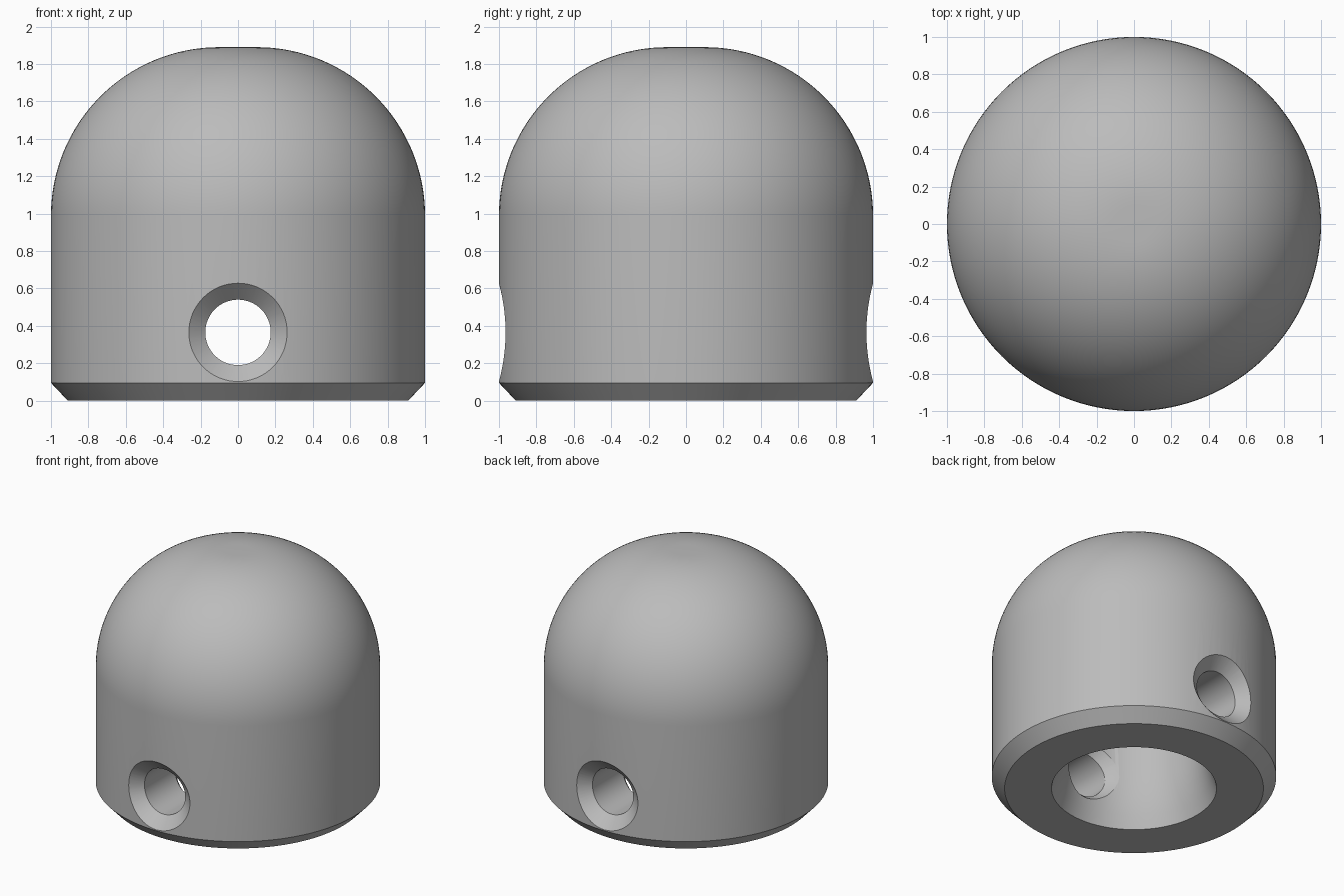
import bpy, bmesh, math
from mathutils import Vector

cube = bpy.data.objects.get("Cube")
if cube:
    bpy.data.objects.remove(cube, do_unlink=True)

SEGMENTS = 128
HOLE_Z = 0.365
HOLE_R = 0.175
BORE_R = 0.50

grey = bpy.data.materials.new("plain_grey")
grey.use_nodes = True
colour = (0.5, 0.5, 0.5, 1)
grey.diffuse_color = colour
grey.node_tree.nodes["Principled BSDF"].inputs["Base Color"].default_value = colour


def make_object(name, bm):
    bmesh.ops.recalc_face_normals(bm, faces=bm.faces[:])
    mesh = bpy.data.meshes.new(name)
    bm.to_mesh(mesh)
    bm.free()
    mesh.materials.append(grey)
    obj = bpy.data.objects.new(name, mesh)
    bpy.context.collection.objects.link(obj)
    return obj


def loft(bm, rings):
    """Skin closed rings of points and close both ends with a fan."""
    loops = [[bm.verts.new(p) for p in ring] for ring in rings]
    for a, b in zip(loops, loops[1:]):
        for i in range(len(a)):
            j = (i + 1) % len(a)
            bm.faces.new((a[i], a[j], b[j], b[i]))
    for loop in (loops[0], loops[-1]):
        centre = bm.verts.new(sum((v.co for v in loop), Vector()) / len(loop))
        for i in range(len(loop)):
            bm.faces.new((loop[i], loop[(i + 1) % len(loop)], centre))


def circle(radius, z):
    return [(radius * math.cos(a), radius * math.sin(a), z)
            for a in (math.tau * i / SEGMENTS for i in range(SEGMENTS))]


# Domed body: bevelled foot, straight wall, rounded crown, flared blind bore
bm = bmesh.new()
bore = [(BORE_R, 1.0), (BORE_R, 0.37), (0.515, 0.22), (0.545, 0.1), (0.58, 0)]
crown = [(0.1 + 0.9 * math.cos(a), 0.99 + 0.9 * math.sin(a))
         for a in (math.pi / 2 * i / 32 for i in range(33))]
profile = bore + [(0.91, 0), (1, 0.095)] + crown
loft(bm, [circle(r, z) for r, z in profile])
body = make_object("domed_body", bm)


# Cross hole: chamfered where it meets the outer wall and the bore
def hole_ring(wall_r, chamfer, t):
    """t = 0 is the narrow edge, t = 1 the rim on the wall, more is beyond."""
    direction = 1 if wall_r > BORE_R else -1
    ring = []
    for i in range(64):
        a = math.tau * i / 64
        r0, r1 = HOLE_R, HOLE_R + abs(chamfer)
        y0 = math.sqrt(wall_r**2 - (r0 * math.cos(a))**2) - direction * chamfer
        y1 = math.sqrt(wall_r**2 - (r1 * math.cos(a))**2)
        r, y = r0 + (r1 - r0) * t, y0 + (y1 - y0) * t
        ring.append((r * math.cos(a), -y, HOLE_Z + r * math.sin(a)))
    return ring


for side, angle in (("front", 0), ("back", math.pi)):
    bm = bmesh.new()
    loft(bm, [hole_ring(1, 0.088, 1.5), hole_ring(1, 0.088, 0),
              hole_ring(BORE_R, 0.06, 0), hole_ring(BORE_R, 0.06, 1.4)])
    cutter = make_object(side + "_hole_cutter", bm)
    cutter.rotation_euler.z = angle
    cutter.hide_render = True
    cutter.hide_viewport = False
    cutter.display_type = 'WIRE'
    bpy.context.view_layer.update()
    cut = body.modifiers.new(side + "_hole", 'BOOLEAN')
    cut.operation = 'DIFFERENCE'
    cut.solver = 'EXACT'
    cut.object = cutter
    bpy.ops.object.select_all(action='DESELECT')
    body.select_set(True)
    bpy.context.view_layer.objects.active = body
    bpy.ops.object.modifier_apply(modifier=cut.name)
    bpy.data.objects.remove(cutter, do_unlink=True)

# Smooth shading with crisp edges
bpy.ops.object.shade_smooth_by_angle(angle=math.radians(30))
